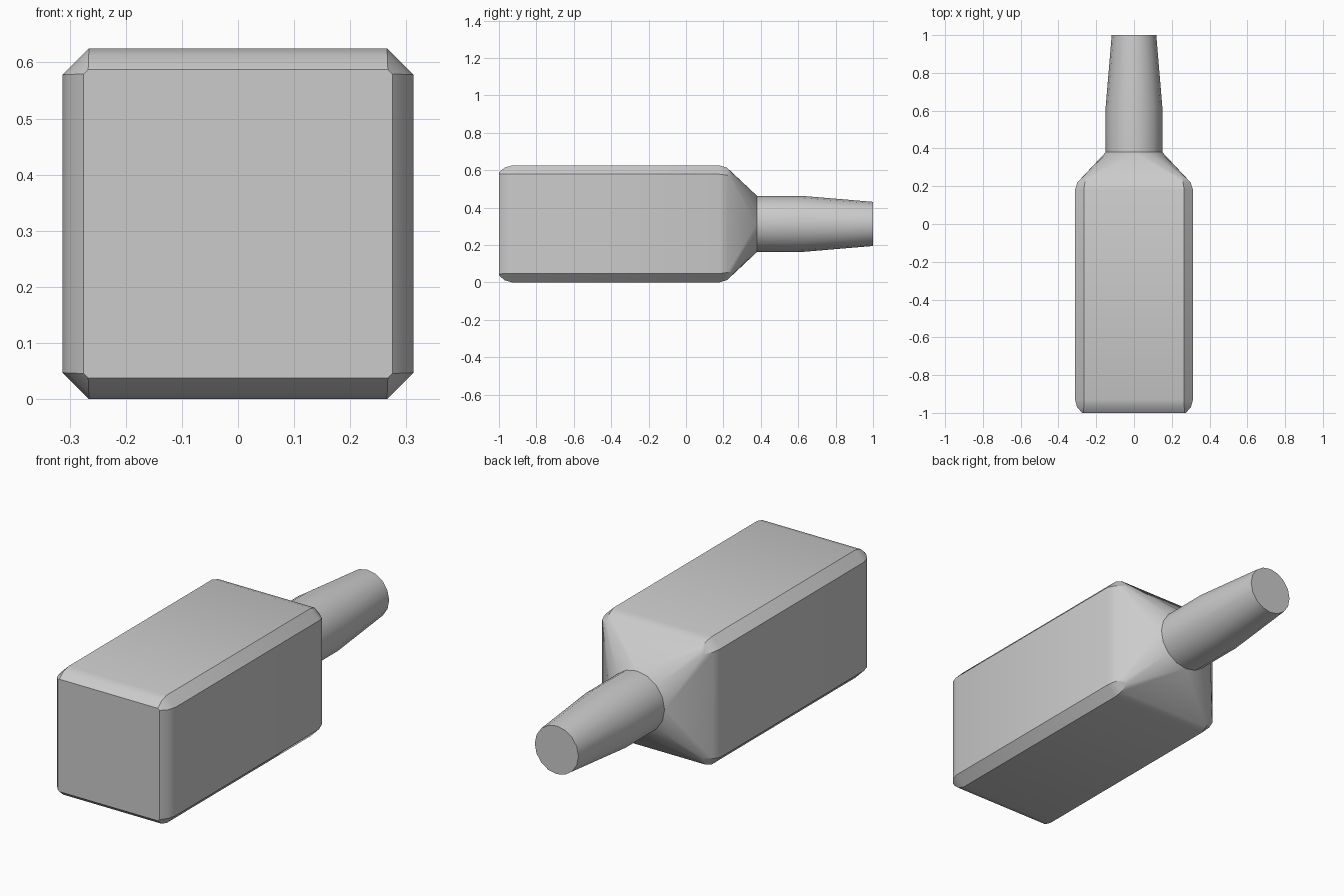
import bpy, bmesh, math

old = bpy.data.objects.get("Cube")
if old:
    bpy.data.objects.remove(old, do_unlink=True)

CENTRE = 0.3125
SIDES = 16

grey = bpy.data.materials.new("plain grey")
grey.use_nodes = True
colour = (0.6, 0.6, 0.6, 1)
grey.diffuse_color = colour
grey.node_tree.nodes["Principled BSDF"].inputs["Base Color"].default_value = colour


def chamfered_square(y, half, cut):
    """Eight points of a square across y with its corners cut off."""
    pts = []
    for sx, sz in ((1, 1), (-1, 1), (-1, -1), (1, -1)):
        pts.append((sx * half, y, CENTRE + sz * (half - cut)))
        pts.append((sx * (half - cut), y, CENTRE + sz * half))
    return pts


def circle(y, radius):
    return [(radius * math.cos(math.tau * i / SIDES), y,
             CENTRE + radius * math.sin(math.tau * i / SIDES)) for i in range(SIDES)]


def finish(name, bm):
    bmesh.ops.recalc_face_normals(bm, faces=bm.faces)
    mesh = bpy.data.meshes.new(name)
    bm.to_mesh(mesh)
    bm.free()
    mesh.materials.append(grey)
    obj = bpy.data.objects.new(name, mesh)
    bpy.context.collection.objects.link(obj)
    bpy.ops.object.select_all(action='DESELECT')
    obj.select_set(True)
    bpy.context.view_layer.objects.active = obj
    bpy.ops.object.shade_smooth_by_angle(angle=math.radians(30))


# Square body with softened edges and a shoulder drawn in to the neck
bm = bmesh.new()
sections = [(-1, 0.275, 0.008), (-0.97, 0.301, 0.035), (-0.93, 0.3125, 0.047),
            (0.18, 0.3125, 0.047), (0.22, 0.3, 0.04), (0.25, 0.27, 0.015)]
for section in sections:
    for p in chamfered_square(*section):
        bm.verts.new(p)
for p in circle(0.38, 0.15):
    bm.verts.new(p)
hull = bmesh.ops.convex_hull(bm, input=bm.verts)
bmesh.ops.delete(bm, geom=[v for v in bm.verts if not v.link_faces], context='VERTS')
bmesh.ops.dissolve_limit(bm, angle_limit=math.radians(0.5), verts=bm.verts, edges=bm.edges)
finish("body", bm)

# Round neck, straight at first and then tapering to a flat end
bm = bmesh.new()
rings = [[bm.verts.new(p) for p in circle(y, r)]
         for y, r in ((0.37, 0.15), (0.62, 0.15), (1, 0.118))]
for a, b in zip(rings, rings[1:]):
    for i in range(SIDES):
        j = (i + 1) % SIDES
        bm.faces.new((a[i], a[j], b[j], b[i]))
bm.faces.new(rings[0])
bm.faces.new(rings[-1])
finish("neck", bm)
